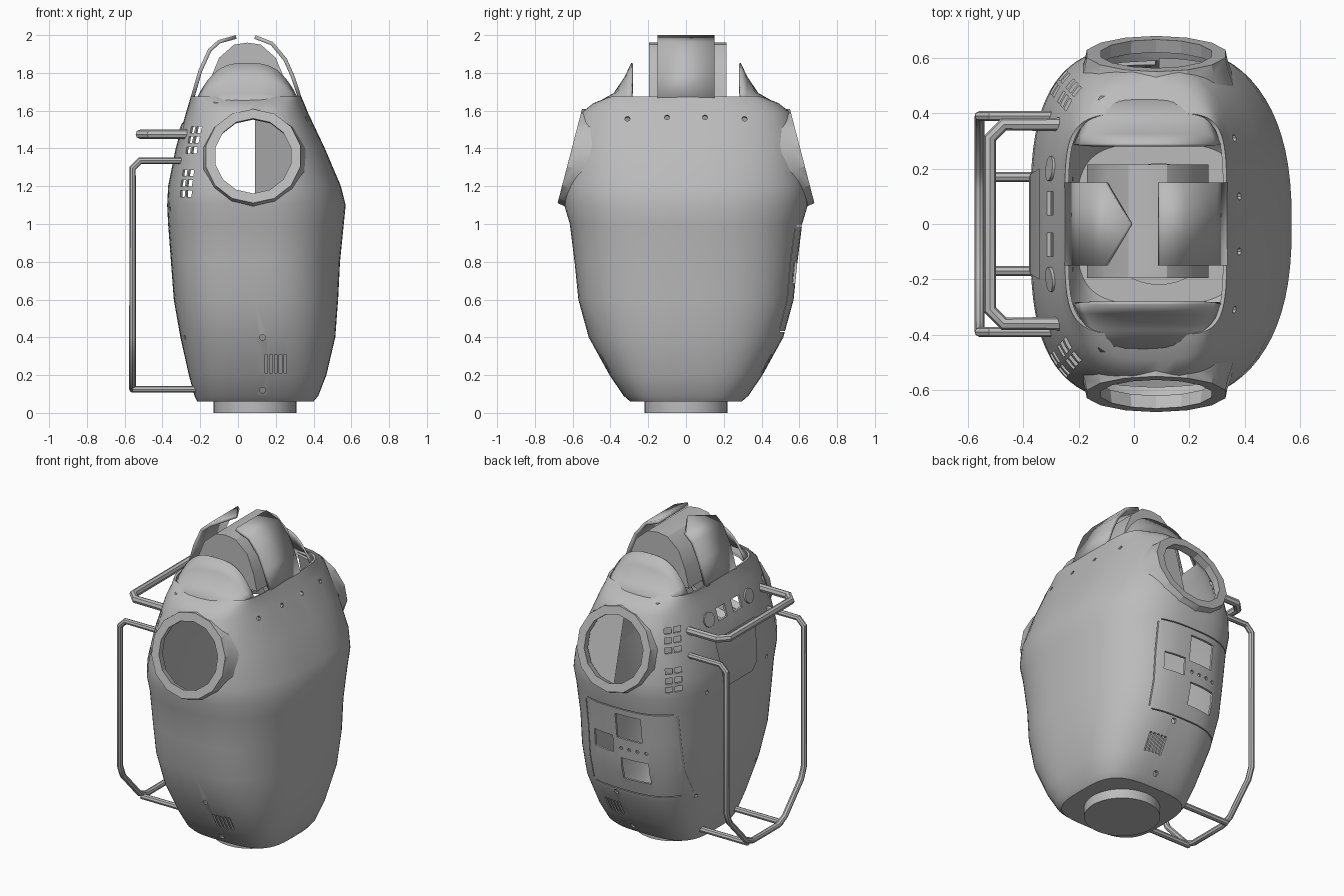
import bpy, bmesh
from math import cos, sin, pi, atan2
from mathutils import Vector, Matrix

if "Cube" in bpy.data.objects:
    bpy.data.objects.remove(bpy.data.objects["Cube"])

grey = bpy.data.materials.new("shell grey")
grey.use_nodes = True
COLOR = (0.5, 0.5, 0.5, 1)
grey.diffuse_color = COLOR
grey.node_tree.nodes["Principled BSDF"].inputs["Base Color"].default_value = COLOR
CX = 0.09


def add_object(name, bm, angle=30):
    bmesh.ops.recalc_face_normals(bm, faces=bm.faces)
    mesh = bpy.data.meshes.new(name)
    bm.to_mesh(mesh)
    bm.free()
    mesh.materials.append(grey)
    obj = bpy.data.objects.new(name, mesh)
    bpy.context.collection.objects.link(obj)
    smooth(obj, angle)
    return obj


def activate(obj):
    bpy.ops.object.select_all(action='DESELECT')
    obj.select_set(True)
    bpy.context.view_layer.objects.active = obj


def smooth(obj, angle=30):
    activate(obj)
    bpy.ops.object.shade_smooth_by_angle(angle=angle * pi / 180)


def skin(bm, rows, closed=True):
    """Bridge equal-length rows of points with quads."""
    grid = [[bm.verts.new(p) for p in row] for row in rows]
    n = len(grid[0])
    for a, b in zip(grid, grid[1:]):
        for i in range(n if closed else n - 1):
            j = (i + 1) % n
            bm.faces.new((a[i], a[j], b[j], b[i]))
    return grid


def box(bm, center, size, rot=None):
    m = Matrix.Translation(center) @ (rot or Matrix()) @ Matrix.Diagonal((*size, 1))
    bmesh.ops.create_cube(bm, size=1, matrix=m)


def rod(bm, center, direction, radius, depth, sides=14):
    rot = Vector(direction).to_track_quat('Z', 'Y').to_matrix().to_4x4()
    bmesh.ops.create_cone(bm, cap_ends=True, segments=sides, radius1=radius,
                          radius2=radius, depth=depth, matrix=Matrix.Translation(center) @ rot)


# Body sections: height, back x, front x, half width, back and front squareness
SECTIONS = [(0.06, -0.215, 0.4, 0.295, 3.4, 3.4), (0.09, -0.23, 0.425, 0.33, 3.4, 3.3),
            (0.2, -0.26, 0.468, 0.405, 3.3, 3), (0.4, -0.305, 0.515, 0.515, 3.2, 2.7),
            (0.6, -0.34, 0.53, 0.57, 3.2, 2.6), (0.8, -0.355, 0.54, 0.59, 3.2, 2.5),
            (1.0, -0.37, 0.56, 0.615, 3.1, 2.5), (1.1, -0.375, 0.57, 0.645, 3.1, 2.45),
            (1.2, -0.37, 0.545, 0.645, 3.1, 2.55), (1.4, -0.33, 0.46, 0.605, 3.1, 2.7),
            (1.59, -0.275, 0.37, 0.552, 3.1, 2.8), (1.64, -0.26, 0.35, 0.49, 3.3, 3.1),
            (1.675, -0.25, 0.335, 0.40, 5, 5)]


def section_ring(z, x0, x1, hw, nb, nf, count=72):
    pts = []
    for i in range(count):
        c, s = cos(2 * pi * i / count), sin(2 * pi * i / count)
        ax, n = (x1 - CX, nf) if c > 0 else (x0 - CX, nb)
        pts.append((CX + ax * abs(c) ** (2 / n),
                    hw * abs(s) ** (2 / n) * (1 if s > 0 else -1), z))
    return pts


bm = bmesh.new()
rings = skin(bm, [section_ring(*s) for s in SECTIONS])
bm.faces.new(rings[0])
body = add_object("body_shell", bm, 35)
wall = body.modifiers.new("wall", 'SOLIDIFY')
wall.thickness, wall.offset = 0.014, -1

# Openings cut through the shell
bm = bmesh.new()
for side in (-1, 1):
    rod(bm, (0.08, side * 0.6, 1.36), (0, side, 0.26), 0.225, 0.4)
    # lower grille and fixing holes
    for i in range(5):
        box(bm, (0.15 + i * 0.025, side * 0.45, 0.26), (0.014, 0.3, 0.1))
    for z in (0.12, 0.4):
        rod(bm, (0.13, side * 0.42, z), (0, 1, 0), 0.016, 0.3, 8)
    # corner vents
    turn = Matrix.Rotation(atan2(side * 0.75, -0.65), 4, 'Z')
    for base in (1.16, 1.39):
        for row in range(3):
            for col in (-0.028, 0.028):
                spot = turn @ Vector((0, col, 0)) + Vector((-0.24, side * 0.475, base + row * 0.055))
                box(bm, spot, (0.2, 0.042, 0.034), turn)
    # back windows and small fixing holes
    box(bm, (-0.3, side * 0.075, 1.49), (0.16, 0.085, 0.075))
    for z in (0.4, 1.08):
        rod(bm, (-0.32, side * 0.3, z), (1, 0, 0), 0.012, 0.2, 8)
for y in (-0.31, -0.1, 0.1, 0.31):
    rod(bm, (0.37, y, 1.56), (1, 0, 0.4), 0.014, 0.2, 8)
# service panel: windows, outline slits and indicator holes
for x, z, w, h in ((-0.01, 0.87, 0.17, 0.16), (0.175, 0.74, 0.14, 0.11), (-0.035, 0.59, 0.18, 0.14)):
    box(bm, (x, 0.6, z), (w, 0.3, h))
for x in (-0.28, 0.3):
    box(bm, (x, 0.55, 0.71), (0.006, 0.5, 0.53))
for z in (0.43, 0.99):
    box(bm, (0.01, 0.6, z), (0.55, 0.4, 0.006))
for i in range(4):
    rod(bm, (0.05 - i * 0.055, 0.6, 0.725), (0, 1, 0), 0.011, 0.3, 8)
cutter = add_object("opening_cutter", bm)
cutter.hide_render = True
cut = body.modifiers.new("openings", 'BOOLEAN')
cut.operation, cut.solver, cut.object = 'DIFFERENCE', 'EXACT', cutter
cut.use_self = True
activate(body)
for mod in [m.name for m in body.modifiers if m.type in ('SOLIDIFY', 'BOOLEAN')]:
    bpy.ops.object.modifier_move_to_index(modifier=mod, index=0)
    bpy.ops.object.modifier_apply(modifier=mod)
bpy.data.objects.remove(cutter)
smooth(body, 35)

for side, label in ((-1, "front"), (1, "rear")):
    # Arm rims, tilted slightly upward and blending into the shell
    bm = bmesh.new()
    axis = Vector((0, side, 0.26)).normalized()
    up = Vector((0, -side * 0.26, 1)).normalized()
    center = Vector((0.08, side * 0.615, 1.36))
    skin(bm, [[center + axis * d + (Vector((1, 0, 0)) * cos(a) + up * sin(a)) * r
               for a in [2 * pi * (i + 0.5) / 14 for i in range(14)]]
              for r, d in ((0.212, -0.05), (0.205, 0), (0.257, 0), (0.265, -0.04), (0.285, -0.1))])
    add_object(label + "_arm_rim", bm, 25)

    # Plate closing the grille and fixing holes from inside
    bm = bmesh.new()
    skin(bm, [[(x, side * y, z) for x in (0.1, 0.29)]
              for y, z in ((0.29, 0.085), (0.36, 0.2), (0.46, 0.44))], closed=False)
    add_object(label + "_grille_backing", bm)

    # Neck collars: arched lips at both ends of the top opening
    rows = []
    for y, z, rise, half in ((0.46, 1.635, 0.008, 0.17), (0.38, 1.655, 0.033, 0.22),
                             (0.32, 1.66, 0.115, 0.25), (0.285, 1.66, 0.19, 0.265)):
        rows.append([(0.05 + half * t, side * y, z + rise * (1 - abs(t) ** 3))
                     for t in [i / 10 - 1 for i in range(21)]])
    bm = bmesh.new()
    skin(bm, rows, closed=False)
    collar = add_object(label + "_collar", bm, 40)
    thick = collar.modifiers.new("thickness", 'SOLIDIFY')
    thick.thickness, thick.offset = 0.012, 0

# Half cover inside the rear arm opening
bm = bmesh.new()
bm.faces.new([bm.verts.new((CX + 0.25 * cos(a), 0.535 - 0.065 * sin(a), 1.36 + 0.25 * sin(a)))
              for a in [pi * (i / 10 - 0.5) for i in range(11)]])
add_object("arm_half_cover", bm)

# Shoulder straps over the neck; the back one ends in a point
STRAPS = {"back_strap": [(-0.242, 1.665, 0.15), (-0.2, 1.81, 0.15),
                         (-0.15, 1.92, 0.15), (-0.1, 1.965, 0.15), (-0.01, 1.99, 0.004)],
          "front_strap": [(0.328, 1.665, 0.15), (0.29, 1.78, 0.15),
                          (0.25, 1.87, 0.15), (0.18, 1.955, 0.15), (0.09, 1.99, 0.15)]}
for name, path in STRAPS.items():
    bm = bmesh.new()
    skin(bm, [[(x, -w, z), (x, w, z)] for x, z, w in path], closed=False)
    strap = add_object(name, bm)
    thick = strap.modifiers.new("thickness", 'SOLIDIFY')
    thick.thickness, thick.offset = 0.02, 0

# Arched neck drum under the straps
bm = bmesh.new()
ARCH = [(-0.17, 1.66), (-0.145, 1.77), (-0.1, 1.88), (-0.02, 1.95), (0.05, 1.96),
        (0.12, 1.95), (0.2, 1.88), (0.245, 1.77), (0.27, 1.66)]
ends = skin(bm, [[(x, y, z) for x, z in ARCH] for y in (-0.195, 0.215)], closed=False)
for end in ends:
    bm.faces.new(end)
add_object("neck_drum", bm)

# Base pedestal
bm = bmesh.new()
rod(bm, (CX, 0, 0.04), (0, 0, 1), 0.22, 0.08, 40)
add_object("base_pedestal", bm)

# Back plates: access cover and round port discs
bm = bmesh.new()
skin(bm, [[(x, -w, z), (x, w, z)] for x, z, w in
          ((-0.378, 1.06, 0.13), (-0.379, 1.1, 0.17), (-0.375, 1.2, 0.18), (-0.342, 1.37, 0.2))], closed=False)
add_object("back_cover", bm)
bm = bmesh.new()
for side in (-1, 1):
    rod(bm, (-0.298, side * 0.2, 1.49), (-1, side * 0.1, 0.29), 0.045, 0.02, 16)
add_object("port_discs", bm)


def tube(name, points, radius, bend=0.05):
    """Round bar along a path with chamfered corners."""
    pts = [Vector(p) for p in points]
    path = [pts[0]]
    for a, b, c in zip(pts, pts[1:], pts[2:]):
        path += [b + (a - b).normalized() * bend, b + (c - b).normalized() * bend]
    path.append(pts[-1])
    curve = bpy.data.curves.new(name, 'CURVE')
    curve.dimensions, curve.bevel_depth, curve.bevel_resolution = '3D', radius, 2
    curve.use_fill_caps = True
    spline = curve.splines.new('POLY')
    spline.points.add(len(path) - 1)
    for sp, p in zip(spline.points, path):
        sp.co = (*p, 1)
    curve.materials.append(grey)
    obj = bpy.data.objects.new(name, curve)
    bpy.context.collection.objects.link(obj)
    activate(obj)
    bpy.ops.object.convert(target='MESH')
    smooth(bpy.context.object, 40)


# Carrying handle and protective back frame
tube("upper_handle", [(-0.27, -0.36, 1.475), (-0.52, -0.36, 1.475),
                      (-0.52, 0.36, 1.475), (-0.27, 0.36, 1.475)], 0.024)
half = [(-0.28, 0.39, 1.335), (-0.558, 0.39, 1.335), (-0.558, 0.39, 0.36), (-0.558, 0.17, 0.125)]
tube("back_frame", half + [(x, -y, z) for x, y, z in reversed(half)], 0.018, 0.04)
for side, label in ((-1, "front"), (1, "rear")):
    tube(label + "_frame_foot", [(-0.558, side * 0.17, 0.125), (-0.22, side * 0.17, 0.125)], 0.018)
